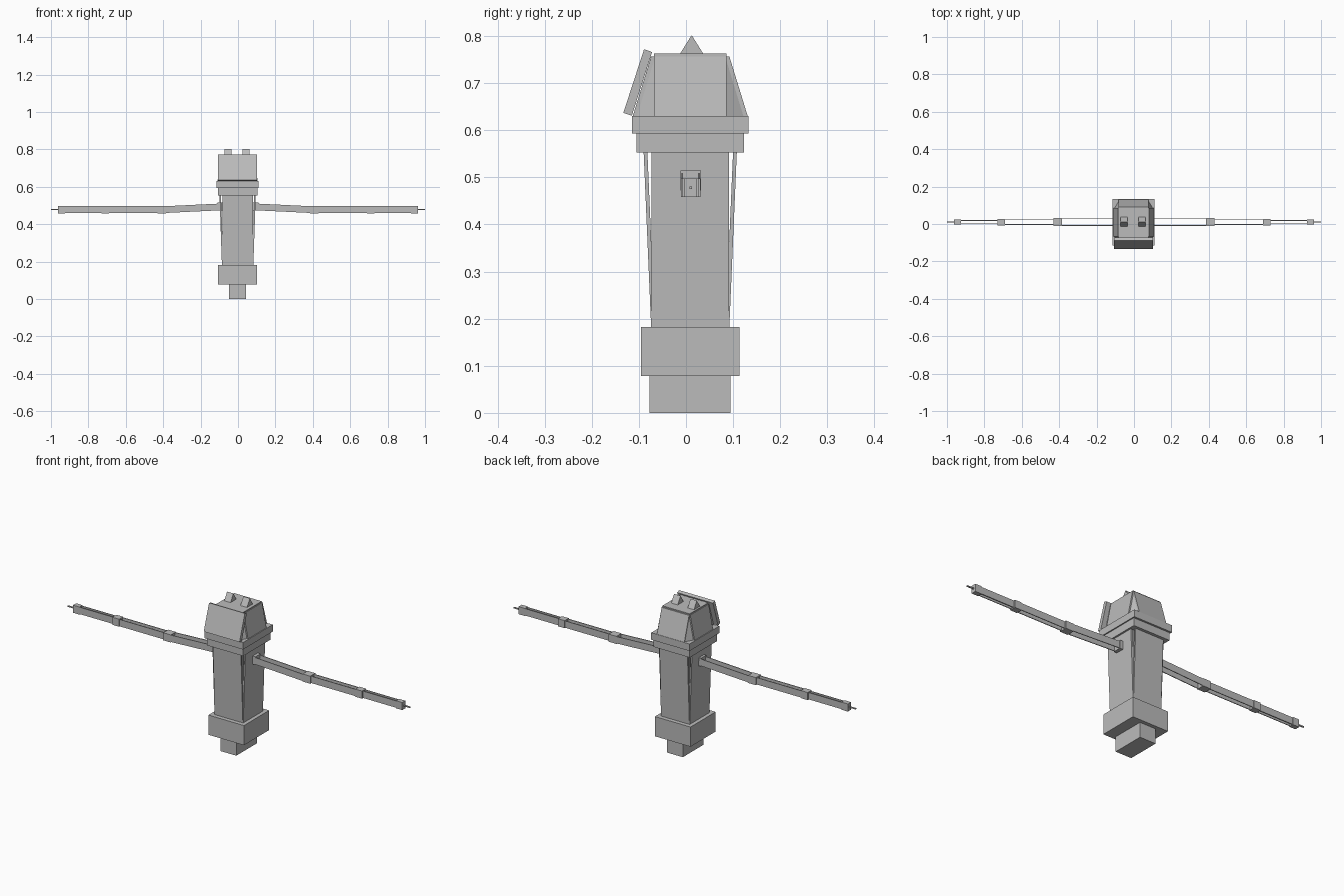
import bpy, bmesh
from mathutils import Vector

cube = bpy.data.objects.get("Cube")
if cube:
    bpy.data.objects.remove(cube, do_unlink=True)

grey = bpy.data.materials.new("stone grey")
grey.use_nodes = True
COL = (0.5, 0.5, 0.5, 1)
grey.diffuse_color = COL
grey.node_tree.nodes["Principled BSDF"].inputs["Base Color"].default_value = COL

CX, CY = -0.002, 0.009   # tower axis


def hull(name, pts):
    """Convex solid around a few corner points."""
    bm = bmesh.new()
    for p in pts:
        bm.verts.new(p)
    bmesh.ops.convex_hull(bm, input=bm.verts[:])
    bmesh.ops.dissolve_limit(bm, angle_limit=0.01, verts=bm.verts[:], edges=bm.edges[:])
    bmesh.ops.recalc_face_normals(bm, faces=bm.faces[:])
    me = bpy.data.meshes.new(name)
    bm.to_mesh(me)
    bm.free()
    me.materials.append(grey)
    ob = bpy.data.objects.new(name, me)
    bpy.context.collection.objects.link(ob)
    return ob


def rect(hx, hy, z):
    return [(CX + sx * hx, CY + sy * hy, z) for sx in (-1, 1) for sy in (-1, 1)]


def tower(name, z0, z1, lo, hi=None):
    return hull(name, rect(*lo, z0) + rect(*(hi or lo), z1))


def prism(name, profile, x0, x1):
    """Extrude a (y, z) profile along x."""
    return hull(name, [(x, y, z) for x in (x0, x1) for y, z in profile])


def box(name, x0, x1, y0, y1, z0, z1):
    return prism(name, [(y0, z0), (y1, z0), (y1, z1), (y0, z1)], x0, x1)


def panels(name, z0, z1, width, lo, hi, t):
    """Four tilted plates of constant width around the tower."""
    for label, axis, s in (("left", 0, 1), ("right", 0, -1), ("back", 1, 1), ("front", 1, -1)):
        pts = []
        for z, r in ((z0, lo[axis]), (z1, hi[axis])):
            for d in (r - t, r):
                for w in (-width[1 - axis], width[1 - axis]):
                    p = Vector((CX, CY, z))
                    p[axis] += s * d
                    p[1 - axis] += w
                    pts.append(p)
        hull(f"{name}_{label}", pts)


# Foot and base block
tower("foot_peg", 0, 0.085, (0.046, 0.086))
tower("base_block", 0.078, 0.182, (0.104, 0.105))

# Shaft: core with flared wall panels leaving narrow corner slits
tower("shaft_core", 0.18, 0.556, (0.082, 0.080))
panels("shaft_panel", 0.182, 0.556, (0.082, 0.082), (0.084, 0.083), (0.097, 0.099), 0.008)

# Two collars under the head
tower("lower_collar", 0.553, 0.594, (0.106, 0.114))
tower("upper_collar", 0.593, 0.630, (0.112, 0.124))

# Head: core with triangular corner facets, plates and a roof
hull("head_core", rect(0.102, 0.076, 0.63) + rect(0.078, 0.116, 0.63) + rect(0.076, 0.076, 0.757))
panels("head_panel", 0.63, 0.757, (0.080, 0.077), (0.108, 0.122), (0.083, 0.083), 0.009)
tower("roof_plate", 0.755, 0.763, (0.080, 0.077))
prism("front_shield", [(-0.133, 0.637), (-0.115, 0.631), (-0.072, 0.766), (-0.089, 0.772)],
      -0.107, 0.102)

# Roof teeth
for label, x0, x1 in (("right", -0.072, -0.035), ("left", 0.023, 0.061)):
    prism(f"roof_tooth_{label}", [(-0.013, 0.762), (0.037, 0.762), (0.012, 0.802)], x0, x1)

# Arms: joints joined by pairs of thin rails, ending in a pin
AY, AZ = 0.010, 0.478
for side, s in (("left", 1), ("right", -1)):
    box(f"arm_socket_{side}", s * 0.075, s * 0.11, AY - 0.022, AY + 0.022, 0.472, 0.515)
    for i, (x0, x1, hy) in enumerate(((0.385, 0.43, 0.021), (0.69, 0.73, 0.017), (0.925, 0.962, 0.013))):
        box(f"arm_joint_{i + 1}_{side}", s * x0, s * x1, AY - hy, AY + hy, AZ - 0.020, AZ + 0.020)
    rails = ((0.10, 0.39, 0.492, 0.478, 0.018), (0.425, 0.695, AZ, AZ, 0.013), (0.725, 0.93, AZ, AZ, 0.009))
    for i, (x0, x1, za, zb, off) in enumerate(rails):
        for face, d in (("front", -1), ("back", 1)):
            y = AY + d * off
            hull(f"arm_rail_{i + 1}_{face}_{side}",
                 [(s * x, y + t, z + h) for x, z in ((x0, za), (x1, zb))
                  for t in (-0.002, 0.002) for h in (-0.018, 0.018)])
    box(f"arm_pin_{side}", s * 0.955, s * 1.0, AY - 0.003, AY + 0.003, AZ - 0.003, AZ + 0.003)
